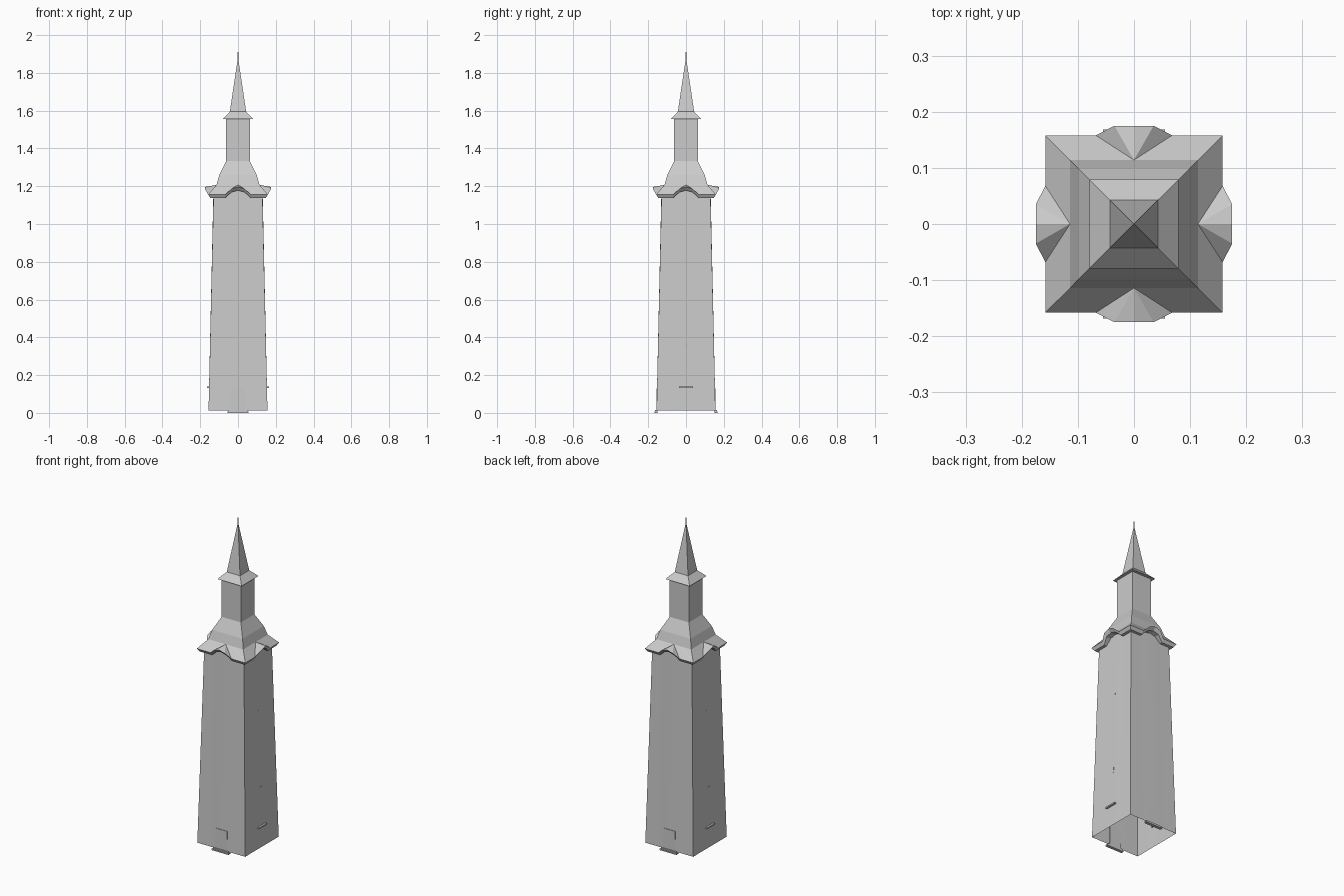
import bpy, bmesh, math
from mathutils import Matrix, Vector

if "Cube" in bpy.data.objects:
    bpy.data.objects.remove(bpy.data.objects["Cube"])

stone = bpy.data.materials.new("plain grey")
stone.diffuse_color = (0.6, 0.6, 0.6, 1)
stone.use_nodes = True
stone.node_tree.nodes["Principled BSDF"].inputs["Base Color"].default_value = stone.diffuse_color


def finish(name, bm):
    bmesh.ops.recalc_face_normals(bm, faces=bm.faces)
    me = bpy.data.meshes.new(name)
    bm.to_mesh(me)
    bm.free()
    me.materials.append(stone)
    ob = bpy.data.objects.new(name, me)
    bpy.context.collection.objects.link(ob)
    return ob


def ring(bm, half, z, arch=None, out=0.0):
    """Square ring of vertices; arch adds raised, bulging points mid-side."""
    verts = []
    for k in range(4):
        rot = Matrix.Rotation(k * math.pi / 2, 3, 'Z')
        pts = [(-half, -half, z)]
        for t, rise, bulge in (arch or []):
            pts.append((t, -half - bulge * out, z + rise))
        verts += [bm.verts.new(rot @ Vector(p)) for p in pts]
    return verts


def bridge(bm, a, b):
    n = len(a)
    for i in range(n):
        j = (i + 1) % n
        bm.faces.new((a[i], a[j], b[j], b[i]))


def square_stack(name, levels, tip=None):
    bm = bmesh.new()
    rings = [ring(bm, h, z) for h, z in levels]
    for a, b in zip(rings, rings[1:]):
        bridge(bm, a, b)
    if tip:
        top = bm.verts.new((0, 0, tip))
        r = rings[-1]
        for i in range(4):
            bm.faces.new((r[i], r[(i + 1) % 4], top))
    return finish(name, bm)


def plate(name, turn, t, half_w, depth0, depth1, z0, z1):
    """Box on one side of the tower; depth is the distance from the centre."""
    bm = bmesh.new()
    bmesh.ops.create_cube(bm, size=1)
    size = Vector((2 * half_w, depth1 - depth0, z1 - z0))
    mid = Vector((t, -(depth0 + depth1) / 2, (z0 + z1) / 2))
    rot = Matrix.Rotation(turn * math.pi / 2, 3, 'Z')
    for v in bm.verts:
        v.co = rot @ (Vector((v.co.x * size.x, v.co.y * size.y, v.co.z * size.z)) + mid)
    return finish(name, bm)


def wall(z):
    return 0.156 - (z - 0.012) * 0.026 / 1.126


# arched eave: position along side, rise, outward bulge
ARCH = [(-0.068, 0, 0), (-0.035, 0.03, 1), (0, 0.04, 1), (0.035, 0.03, 1), (0.068, 0, 0)]

# tapered walls, open underneath, tops rising into the arches
bm = bmesh.new()
flat = [(t, 0, 0) for t, _, _ in ARCH]
bridge(bm, ring(bm, wall(0.012), 0.012, flat), ring(bm, 0.13, 1.138, ARCH))
finish("tower_walls", bm)

# slanted cornice under the eave
bm = bmesh.new()
rings = [ring(bm, 0.13, 1.138, ARCH), ring(bm, 0.147, 1.138, ARCH, 0.012),
         ring(bm, 0.158, 1.156, ARCH, 0.017)]
for a, b in zip(rings, rings[1:]):
    bridge(bm, a, b)
finish("cornice", bm)

# lower roof skirt, fanned around each arch
bm = bmesh.new()
eave = ring(bm, 0.158, 1.156, ARCH, 0.017)
bend = ring(bm, 0.114, 1.207, [(0, 0, 0)])
for k in range(4):
    e = [eave[(6 * k + i) % 24] for i in range(7)]
    c0, apex, c1 = (bend[(2 * k + i) % 8] for i in range(3))
    bm.faces.new((e[0], e[1], apex, c0))
    for i in range(1, 5):
        bm.faces.new((e[i], e[i + 1], apex))
    bm.faces.new((e[5], e[6], c1, apex))
finish("roof_skirt", bm)

# upper roof, lantern, its roof, spire and finial
square_stack("upper_roof", [(0.114, 1.207), (0.099, 1.26), (0.063, 1.333)])
square_stack("lantern", [(0.063, 1.333), (0.063, 1.557)])
square_stack("lantern_roof", [(0.063, 1.557), (0.079, 1.557), (0.043, 1.595)])
square_stack("spire", [(0.043, 1.595)], 1.885)
square_stack("finial", [(0.002, 1.86), (0.002, 1.91)], 1.911)
square_stack("finial_needle", [(0.0004, 1.91)], 2.0)

# doors and steps front and back
for turn in (0, 2):
    plate("lower_step", turn, 0, 0.055, 0.15, 0.168, 0, 0.007)
    plate("upper_step", turn, 0, 0.05, 0.15, 0.163, 0.007, 0.014)
    plate("door", turn, 0, 0.038, 0.15, 0.1565, 0.014, 0.13)

# sills and slit windows on the sides
for turn in (1, 3):
    plate("sill", turn, 0, 0.036, 0.148, 0.164, 0.131, 0.139)
    for z in (0.35, 0.8):
        plate("slit_window", turn, 0, 0.012, wall(z) - 0.003, wall(z) + 0.001, z - 0.015, z + 0.015)
